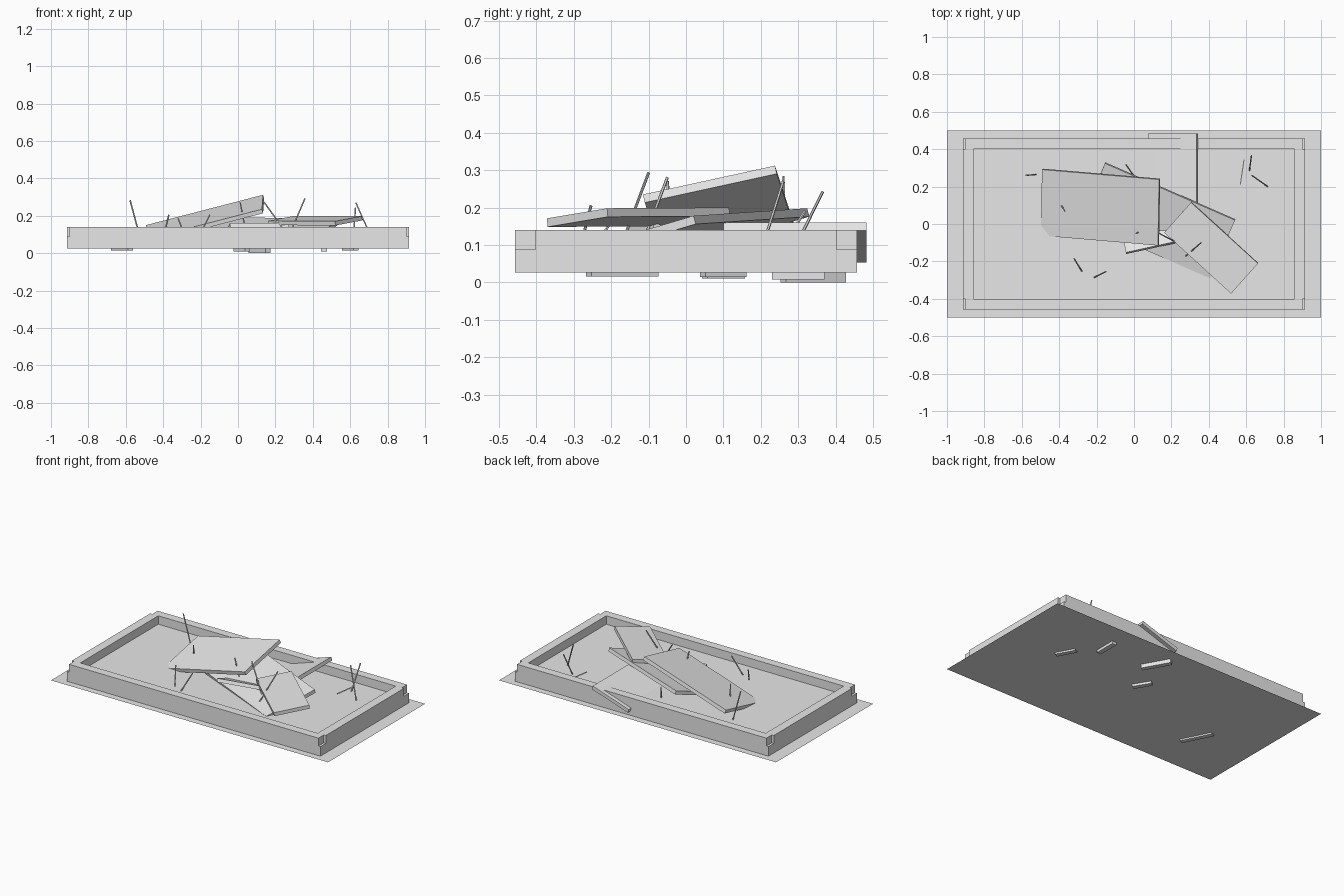
import bpy, bmesh
from mathutils import Vector

old = bpy.data.objects.get("Cube")
if old:
    bpy.data.objects.remove(old, do_unlink=True)

concrete = bpy.data.materials.new("concrete_grey")
concrete.use_nodes = True
GREY = (0.8, 0.8, 0.8, 1)
concrete.diffuse_color = GREY
concrete.node_tree.nodes["Principled BSDF"].inputs["Base Color"].default_value = GREY

BASE, FLOOR, STEP, RIM = 0.025, 0.085, 0.088, 0.14


def finish(name, bm):
    bmesh.ops.recalc_face_normals(bm, faces=bm.faces)
    mesh = bpy.data.meshes.new(name)
    bm.to_mesh(mesh)
    bm.free()
    mesh.materials.append(concrete)
    obj = bpy.data.objects.new(name, mesh)
    bpy.context.collection.objects.link(obj)
    return obj


def add_box(bm, lo, hi):
    verts = bmesh.ops.create_cube(bm, size=1)["verts"]
    lo, hi = Vector(lo), Vector(hi)
    for v in verts:
        v.co = (lo + hi) / 2 + v.co * (hi - lo)


def sheet(name, hx, hy, z):
    bm = bmesh.new()
    bm.faces.new([bm.verts.new((sx * hx, sy * hy, z))
                  for sx, sy in ((-1, -1), (1, -1), (1, 1), (-1, 1))])
    return finish(name, bm)


def slab(name, corner, a, b, thick=0.023):
    """Tilted slab: top corner and its two neighbouring top corners."""
    corner, a, b = Vector(corner), Vector(a), Vector(b)
    down = (a - corner).cross(b - corner).normalized() * thick
    if down.z > 0:
        down = -down
    bm = bmesh.new()
    face = bm.faces.new([bm.verts.new(p) for p in (corner, a, a + b - corner, b)])
    ext = bmesh.ops.extrude_face_region(bm, geom=[face], use_keep_orig=True)
    for v in ext["geom"]:
        if isinstance(v, bmesh.types.BMVert):
            v.co += down
    return finish(name, bm)


def rod(name, top, foot, radius=0.004):
    top, foot = Vector(top), Vector(foot)
    axis = top - foot
    bm = bmesh.new()
    bmesh.ops.create_cone(bm, cap_ends=True, segments=6, radius1=radius,
                          radius2=radius, depth=axis.length)
    obj = finish(name, bm)
    obj.location = (top + foot) / 2
    obj.rotation_euler = axis.to_track_quat("Z", "Y").to_euler()
    return obj


# Ground sheet and raised inner floor
sheet("ground", 1.0, 0.5, BASE)
sheet("inner_floor", 0.87, 0.42, FLOOR)

# Foundation walls with a low step at each outer corner
OX, OY, IX, IY, NX = 0.915, 0.457, 0.857, 0.402, 0.9
bm = bmesh.new()
for s in (-1, 1):
    y0, y1 = sorted((s * IY, s * OY))
    x0, x1 = sorted((s * IX, s * OX))
    add_box(bm, (-NX, y0, BASE + 0.001), (NX, y1, RIM))
    add_box(bm, (x0, -IY, BASE + 0.001), (x1, IY, RIM))
    n0, n1 = sorted((s * NX, s * OX))
    for t in (-1, 1):
        c0, c1 = sorted((t * IY, t * OY))
        add_box(bm, (n0, c0, BASE + 0.001), (n1, c1, STEP))
finish("foundation_walls", bm)

# Fallen slabs
slab("large_slab", (0.134, 0.238, 0.312), (0.128, -0.115, 0.235), (-0.492, 0.291, 0.15))
slab("right_slab", (0.663, -0.211, 0.198), (0.305, 0.115, 0.2), (0.519, -0.372, 0.171))
slab("long_slab", (0.54, 0.02, 0.178), (-0.155, 0.324, 0.198), (0.406, -0.29, 0.086))
slab("front_slab", (-0.043, -0.152, 0.162), (0.27, -0.083, 0.16), (-0.1, 0.12, 0.05))
slab("back_slab", (0.335, 0.483, 0.16), (0.335, 0.1, 0.16), (0.075, 0.483, 0.075))

# Buried chunks that poke through the underside: centre, half length vector, bottom
chunks = [((0.60, 0.10), (-0.03, 0.055), 0.014), ((0.46, 0.30), (0.0, 0.07), 0.008),
          ((0.115, 0.34), (-0.045, 0.08), 0.0), ((0.02, 0.10), (-0.03, 0.05), 0.01),
          ((-0.62, -0.17), (-0.045, 0.09), 0.015)]
for i, (c, h, low) in enumerate(chunks):
    c, h = Vector((*c, low + 0.03)), Vector((*h, 0))
    side = Vector((h.y, -h.x, 0)).normalized() * 0.03
    slab(f"buried_chunk_{i + 1}", c - h - side / 2, c + h - side / 2, c - h + side / 2, 0.03)

# Bent reinforcing rods: top, foot
rods = [((-0.577, 0.26, 0.283), (-0.52, 0.265, 0.07)),
        ((0.628, 0.366, 0.243), (0.617, 0.285, 0.08)),
        ((0.63, 0.26, 0.27), (0.715, 0.2, 0.08)),
        ((-0.32, -0.185, 0.185), (-0.278, -0.254, 0.08)),
        ((-0.15, -0.254, 0.205), (-0.214, -0.286, 0.08)),
        ((-0.37, 0.07, 0.205), (-0.395, 0.11, 0.1)),
        ((-0.043, 0.318, 0.19), (0.005, 0.248, 0.08)),
        ((0.134, -0.05, 0.28), (0.25, -0.11, 0.12)),
        ((0.358, -0.1, 0.293), (0.267, -0.18, 0.08)),
        ((0.012, -0.05, 0.27), (0.035, -0.038, 0.15)),
        ((0.588, 0.345, FLOOR), (0.568, 0.21, FLOOR))]
for i, (top, foot) in enumerate(rods):
    rod(f"metal_rod_{i + 1}", top, foot)
